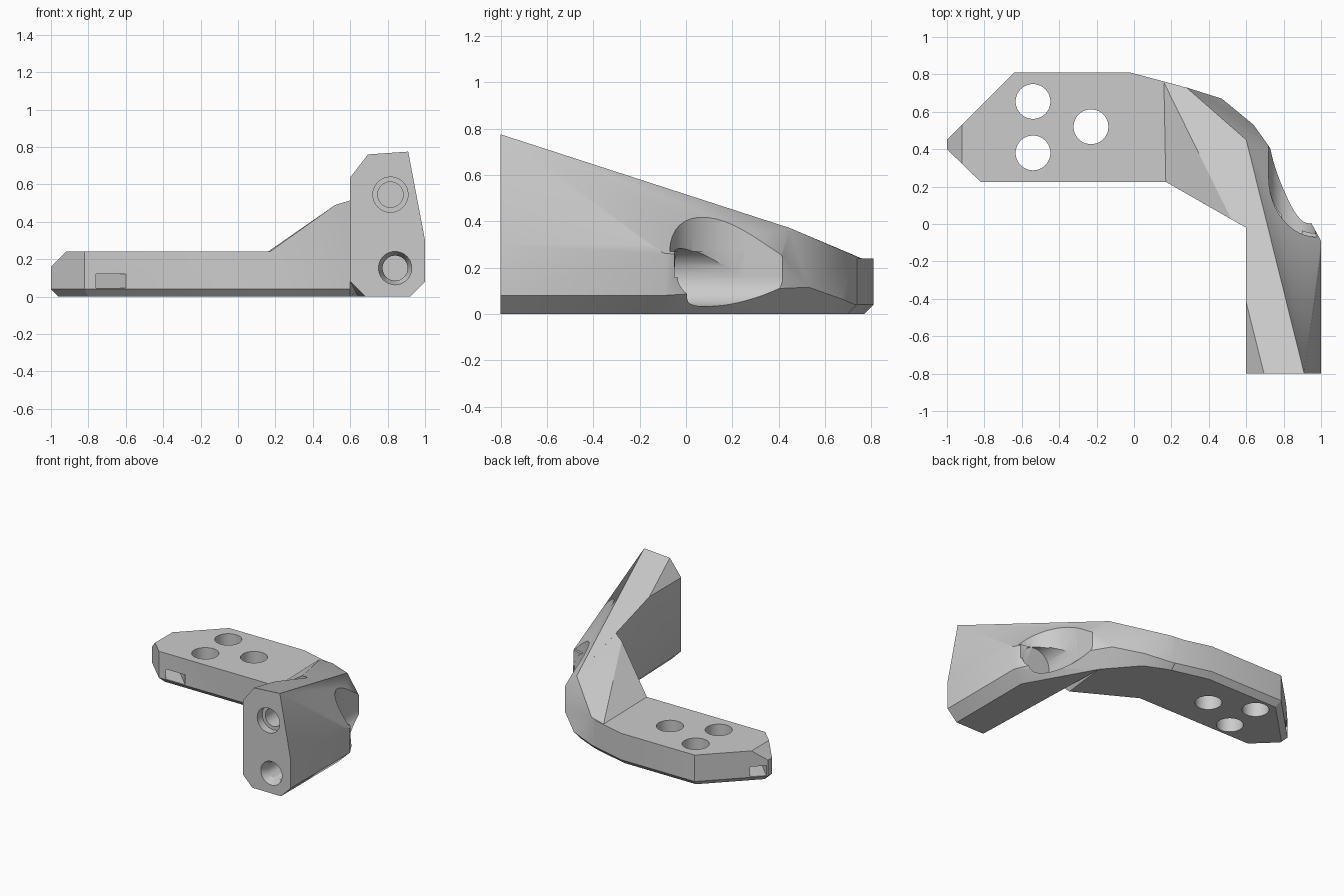
import bpy, bmesh, math
from mathutils import Matrix, Vector

if "Cube" in bpy.data.objects:
    bpy.data.objects.remove(bpy.data.objects["Cube"], do_unlink=True)

grey = bpy.data.materials.new("plain_grey")
grey.use_nodes = True
grey.diffuse_color = (0.6, 0.6, 0.6, 1)
grey.node_tree.nodes["Principled BSDF"].inputs["Base Color"].default_value = (0.6, 0.6, 0.6, 1)


def add_object(name, bm):
    bmesh.ops.recalc_face_normals(bm, faces=bm.faces)
    mesh = bpy.data.meshes.new(name)
    bm.to_mesh(mesh)
    bm.free()
    mesh.materials.append(grey)
    obj = bpy.data.objects.new(name, mesh)
    bpy.context.collection.objects.link(obj)
    return obj


def hull(name, points):
    bm = bmesh.new()
    for p in points:
        bm.verts.new(p)
    res = bmesh.ops.convex_hull(bm, input=bm.verts)
    junk = {v for v in res["geom_interior"] + res["geom_unused"] if isinstance(v, bmesh.types.BMVert)}
    bmesh.ops.delete(bm, geom=list(junk), context='VERTS')
    bmesh.ops.dissolve_limit(bm, angle_limit=0.01, verts=bm.verts, edges=bm.edges)
    return add_object(name, bm)


def cylinder(name, start, end, r1, r2=None, scale=(1, 1, 1)):
    start, end = Vector(start), Vector(end)
    axis = end - start
    turn = axis.to_track_quat('Z', 'Y').to_matrix().to_4x4()
    bm = bmesh.new()
    bmesh.ops.create_cone(bm, cap_ends=True, segments=48, radius1=r1, radius2=r2 or r1,
                          depth=axis.length,
                          matrix=Matrix.Translation((start + end) / 2) @ turn @ Matrix.Diagonal((*scale, 1)))
    return add_object(name, bm)


def box(name, low, high):
    return hull(name, [(x, y, z) for x in (low[0], high[0])
                       for y in (low[1], high[1]) for z in (low[2], high[2])])


def combine(target, others, operation):
    for other in others:
        mod = target.modifiers.new(other.name, 'BOOLEAN')
        mod.operation, mod.object, mod.solver = operation, other, 'EXACT'
    bpy.context.view_layer.update()
    graph = bpy.context.evaluated_depsgraph_get()
    result = bpy.data.meshes.new_from_object(target.evaluated_get(graph))
    target.modifiers.clear()
    target.data = result
    for other in others:
        bpy.data.objects.remove(other, do_unlink=True)


# Flat mounting plate with a chamfered underside and tip
outline = [(-0.82, 0.225), (-1, 0.4), (-1, 0.45), (-0.64, 0.81), (-0.02, 0.81), (0.25, 0.738), (0.25, 0.225)]
foot = [(-0.80, 0.265), (-0.96, 0.42), (-0.96, 0.433), (-0.623, 0.77), (-0.025, 0.77), (0.25, 0.7), (0.25, 0.265)]
top = [(-0.82, 0.225), (-0.92, 0.322), (-0.92, 0.53)] + outline[3:]
tip = [(-1, 0.4, 0.16), (-1, 0.45, 0.16)]
plate = hull("bracket", [(x, y, 0) for x, y in foot] + [(x, y, 0.04) for x, y in outline]
             + [(x, y, 0.24) for x, y in top] + tip)

# Ramped elbow rising from the plate to the arm
elbow = hull("elbow", [
    (0.17, 0.225, 0.24), (0.16, 0.757, 0.24), (0.28, 0.73, 0.25), (0.52, 0.025, 0.49),
    (0.6, -0.02, 0.514), (0.6, 0.45, 0.37), (0.725, 0.41, 0.25), (0.725, 0.41, 0.11),
    (0.64, 0.53, 0.115), (0.47, 0.67, 0.065), (0.28, 0.73, 0.04), (0.16, 0.757, 0.04),
    (0.17, 0.225, 0.04), (0.6, -0.02, 0.04), (0.17, 0.265, 0), (0.6, 0.025, 0),
    (0.16, 0.72, 0), (0.28, 0.69, 0), (0.44, 0.62, 0), (0.57, 0.47, 0), (0.64, 0.39, 0)])

# Tall tapering arm
section = [(0.6, 0.08), (0.68, 0), (0.92, 0), (1, 0.08), (1, 0.3), (0.91, 0.775), (0.695, 0.76), (0.6, 0.637)]
arm = hull("arm", [(x, -0.8, z) for x, z in section] + [
    (0.6, -0.42, 0.637), (0.6, 0.45, 0.37), (1, -0.17, 0.3), (1, -0.09, 0.26), (1, -0.09, 0.08),
    (0.92, -0.11, 0), (0.68, 0.2, 0), (0.64, 0.39, 0), (0.76, 0.25, 0.1), (0.76, 0.25, 0.31),
    (0.725, 0.41, 0.25), (0.725, 0.41, 0.11), (0.6, 0.3, 0.08), (0.68, 0.1, 0)])
combine(plate, [elbow, arm], 'UNION')

cutters = []
# Three holes through the plate
for x, y in [(-0.54, 0.655), (-0.54, 0.38), (-0.23, 0.52)]:
    cutters.append(cylinder("plate_hole", (x, y, -0.1), (x, y, 0.4), 0.093))

# Strap slot running diagonally under the tip
slot = [(-0.535, 1), (-0.375, 1), (-0.375, -2), (-0.535, -2)]
cutters.append(hull("strap_slot", [((s + d) / 2, (s - d) / 2, z) for s, d in slot for z in (0.045, 0.12)]))

# Arm holes: a countersunk through hole below, a stepped blind hole above
cutters.append(cylinder("lower_hole", (0.84, -0.9, 0.152), (0.84, 0, 0.152), 0.067))
cutters.append(cylinder("lower_countersink", (0.84, -0.81, 0.152), (0.84, -0.74, 0.152), 0.093, 0.066))
cutters.append(cylinder("upper_hole", (0.815, -0.9, 0.545), (0.815, -0.52, 0.545), 0.068))
cutters.append(cylinder("upper_counterbore", (0.815, -0.9, 0.545), (0.815, -0.74, 0.545), 0.094))

# Scooped recess in the outer side of the arm
cutters.append(cylinder("recess_bore", (0.845, -0.05, 0.157), (0.845, 0.7, 0.157), 0.125))
cutters.append(cylinder("recess_low", (0.98, 0.25, 0.157), (0.98, 0.25, 0.29), 1, None, (0.26, 0.3, 1)))
cutters.append(cylinder("recess_high", (0.98, 0.25, 0.27), (0.98, 0.25, 0.8), 1, None, (0.26, 0.32, 1)))
cutters.append(box("recess_back", (0.72, 0.25, 0.157), (1.2, 0.7, 0.8)))
combine(plate, cutters, 'DIFFERENCE')

bpy.ops.object.select_all(action='DESELECT')
plate.select_set(True)
bpy.context.view_layer.objects.active = plate
bpy.ops.object.shade_smooth_by_angle(angle=math.radians(30))
